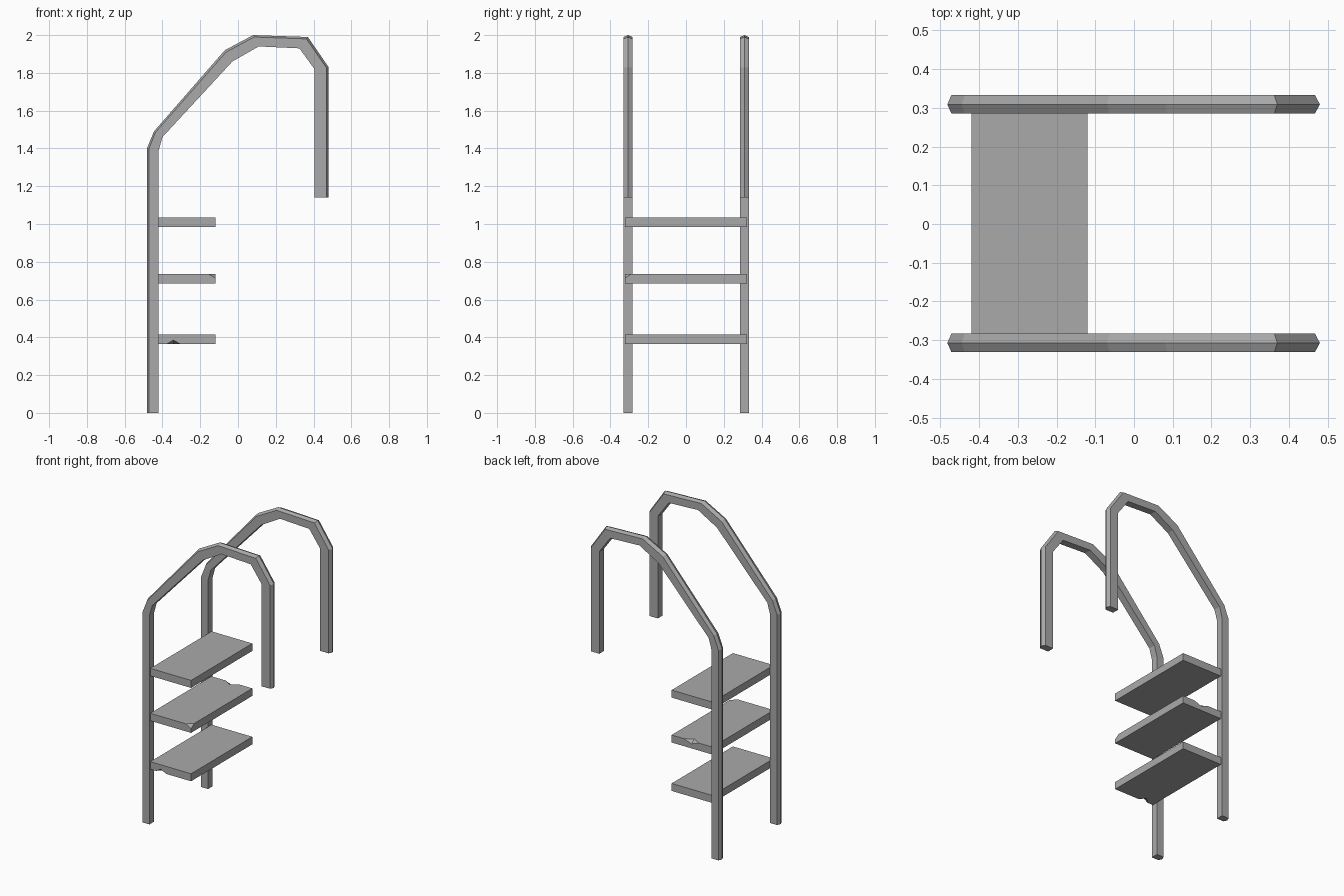
import bpy
import bmesh
from mathutils import Matrix, Vector

cube = bpy.data.objects.get("Cube")
if cube:
    bpy.data.objects.remove(cube, do_unlink=True)

grey = bpy.data.materials.new("plain grey")
grey.use_nodes = True
grey.diffuse_color = (0.4, 0.4, 0.4, 1)
grey.node_tree.nodes["Principled BSDF"].inputs["Base Color"].default_value = (0.4, 0.4, 0.4, 1)


def add_object(name, bm):
    bmesh.ops.recalc_face_normals(bm, faces=bm.faces)
    mesh = bpy.data.meshes.new(name)
    bm.to_mesh(mesh)
    bm.free()
    mesh.materials.append(grey)
    obj = bpy.data.objects.new(name, mesh)
    bpy.context.collection.objects.link(obj)
    return obj


# Handrail outline as (outer, inner) points, from the foot to the hanging end
RAIL = [
    ((-0.482, 0), (-0.42, 0)),
    ((-0.482, 1.4), (-0.42, 1.39)),
    ((-0.445, 1.49), (-0.4, 1.46)),
    ((-0.07, 1.92), (-0.03, 1.86)),
    ((0.08, 2.0), (0.11, 1.94)),
    ((0.37, 1.99), (0.325, 1.93)),
    ((0.48, 1.83), (0.405, 1.82)),
    ((0.48, 1.14), (0.405, 1.14)),
]
HALF = 0.024


def handrail(name, y):
    """Five-sided bar: flat inside, shallow ridge along the outside."""
    bm = bmesh.new()
    rings = []
    for outer, inner in RAIL:
        a, b = Vector((outer[0], y, outer[1])), Vector((inner[0], y, inner[1]))
        shoulder = a.lerp(b, 0.17)
        side = Vector((0, HALF, 0))
        points = [a, shoulder + side, b + side, b - side, shoulder - side]
        rings.append([bm.verts.new(p) for p in points])
    for r, s in zip(rings, rings[1:]):
        for i in range(5):
            j = (i + 1) % 5
            bm.faces.new((r[i], r[j], s[j], s[i]))
    bm.faces.new(rings[0])
    bm.faces.new(rings[-1])
    return add_object(name, bm)


handrail("right_handrail", -0.307)
handrail("left_handrail", 0.309)


# Steps between the rails
def step(name, z):
    bm = bmesh.new()
    bmesh.ops.create_cube(bm, size=1, matrix=Matrix.Translation((-0.27, 0, z))
                          @ Matrix.Diagonal((0.3, 0.644, 0.05, 1)))
    return add_object(name, bm)


def chip(obj, centre, size):
    """Knock a small faceted chip out of an edge or corner."""
    bm = bmesh.new()
    bmesh.ops.create_uvsphere(bm, u_segments=4, v_segments=2, radius=1,
                              matrix=Matrix.Translation(centre) @ Matrix.Diagonal((*size, 1)))
    cutter = add_object("chip_cutter", bm)
    cutter.hide_render = True
    mod = obj.modifiers.new("chip", 'BOOLEAN')
    mod.operation = 'DIFFERENCE'
    mod.solver = 'EXACT'
    mod.object = cutter
    graph = bpy.context.evaluated_depsgraph_get()
    chipped = bpy.data.meshes.new_from_object(obj.evaluated_get(graph))
    obj.modifiers.clear()
    obj.data = chipped
    bpy.data.objects.remove(cutter, do_unlink=True)


lower_step = step("lower_step", 0.389)
middle_step = step("middle_step", 0.711)
upper_step = step("upper_step", 1.01)

# Worn spots
chip(lower_step, (-0.342, -0.323, 0.363), (0.04, 0.04, 0.023))
chip(middle_step, (-0.119, -0.323, 0.737), (0.042, 0.036, 0.024))
chip(middle_step, (-0.265, 0.323, 0.737), (0.058, 0.035, 0.022))
